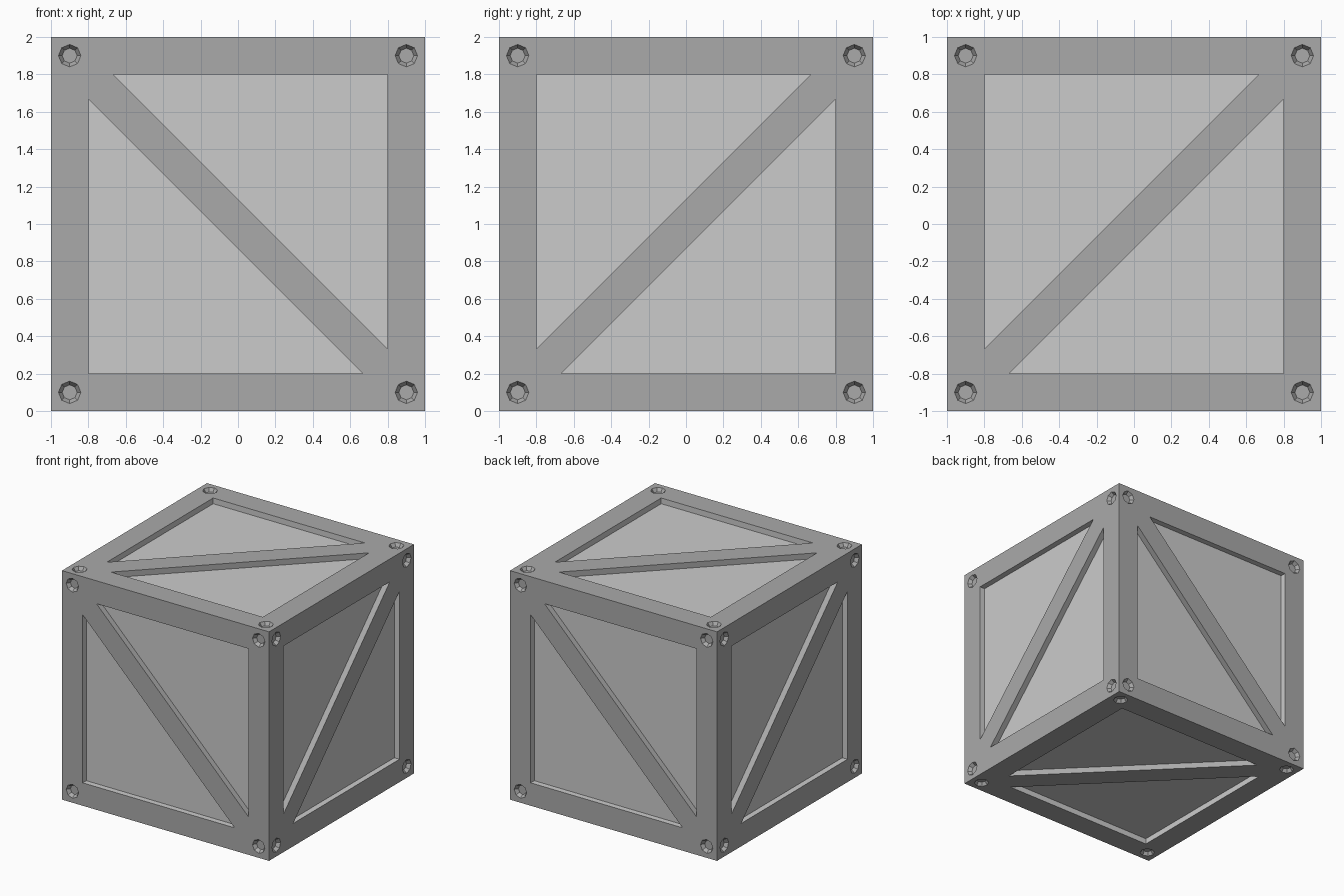
import bpy, bmesh
from math import pi
from mathutils import Matrix, Vector

if "Cube" in bpy.data.objects:
    bpy.data.objects.remove(bpy.data.objects["Cube"])

FRAME, DEPTH, BOLT_DEPTH = 0.2, 0.05, 0.03
CENTRE = Matrix.Translation((0, 0, 1))

# Transforms carrying the top side (local +z) onto each of the six sides
CYCLE = Matrix(((0, 0, 1, 0), (1, 0, 0, 0), (0, 1, 0, 0), (0, 0, 0, 1)))
HALF_Z = Matrix.Rotation(pi, 4, 'Z')
SIDES = {
    "top": Matrix.Identity(4),
    "bottom": Matrix.Rotation(pi, 4, 'X'),
    "right": CYCLE,
    "left": HALF_Z @ CYCLE,
    "back": CYCLE @ CYCLE,
    "front": HALF_Z @ CYCLE @ CYCLE,
}


def grey(name, value):
    mat = bpy.data.materials.new(name)
    mat.diffuse_color = (value, value, value, 1)
    mat.use_nodes = True
    mat.node_tree.nodes["Principled BSDF"].inputs["Base Color"].default_value = mat.diffuse_color
    return mat


def add_object(name, bm, *mats):
    bmesh.ops.recalc_face_normals(bm, faces=bm.faces)
    mesh = bpy.data.meshes.new(name)
    bm.to_mesh(mesh)
    bm.free()
    for mat in mats:
        mesh.materials.append(mat)
    obj = bpy.data.objects.new(name, mesh)
    bpy.context.collection.objects.link(obj)
    return obj


frame_mat, panel_mat = grey("frame_grey", 0.4), grey("panel_grey", 0.8)

# Crate body: cube with every side inset, then sunk to form the panels
bm = bmesh.new()
bmesh.ops.create_cube(bm, size=2, matrix=CENTRE)
panels = bm.faces[:]
bmesh.ops.inset_individual(bm, faces=panels, thickness=FRAME, use_even_offset=True)
for face in panels:
    face.material_index = 1
sunk = bmesh.ops.extrude_discrete_faces(bm, faces=panels)["faces"]
for face in sunk:
    face.normal_update()
    bmesh.ops.translate(bm, verts=face.verts, vec=face.normal * -DEPTH)
# walls joining the rims to the sunken panels
bmesh.ops.bridge_loops
for face in sunk:
    rim = [v.co + face.normal * DEPTH for v in face.verts]
    floor = [v.co.copy() for v in face.verts]
    for i in range(4):
        j = (i + 1) % 4
        bm.faces.new([bm.verts.new(p) for p in (rim[i], rim[j], floor[j], floor[i])])
bmesh.ops.remove_doubles(bm, verts=bm.verts, dist=1e-4)
body = add_object("crate_body", bm, frame_mat, panel_mat)

# Bolt recesses: tapered octagonal cutters at the corners of every side
bm = bmesh.new()
for side in SIDES.values():
    for x in (-0.9, 0.9):
        for y in (-0.9, 0.9):
            bmesh.ops.create_cone(
                bm, cap_ends=True, segments=8, radius1=0.04, radius2=0.08,
                depth=2 * BOLT_DEPTH,
                matrix=CENTRE @ side @ Matrix.Translation((x, y, 1)))
cutter = add_object("bolt_recess_cutter", bm, frame_mat)
cutter.hide_render = True
mod = body.modifiers.new("bolt_recesses", 'BOOLEAN')
mod.operation, mod.solver, mod.object = 'DIFFERENCE', 'EXACT', cutter
bpy.context.view_layer.objects.active = body
bpy.ops.object.modifier_apply(modifier=mod.name)
bpy.data.objects.remove(cutter)

# Diagonal braces: mitred to the frame corners and flush with the frame
A, B = 0.8, 0.667
OUTLINE = [(-A, -A), (-B, -A), (A, B), (A, A), (B, A), (-A, -B)]
for name, side in SIDES.items():
    bm = bmesh.new()
    base = bm.faces.new([bm.verts.new((x, y, 1 - DEPTH)) for x, y in OUTLINE])
    top = bmesh.ops.extrude_face_region(bm, geom=[base], use_keep_orig=True)["geom"]
    bmesh.ops.translate(bm, vec=Vector((0, 0, DEPTH)),
                        verts=[g for g in top if isinstance(g, bmesh.types.BMVert)])
    bm.transform(CENTRE @ side)
    add_object(name + "_brace", bm, frame_mat)
